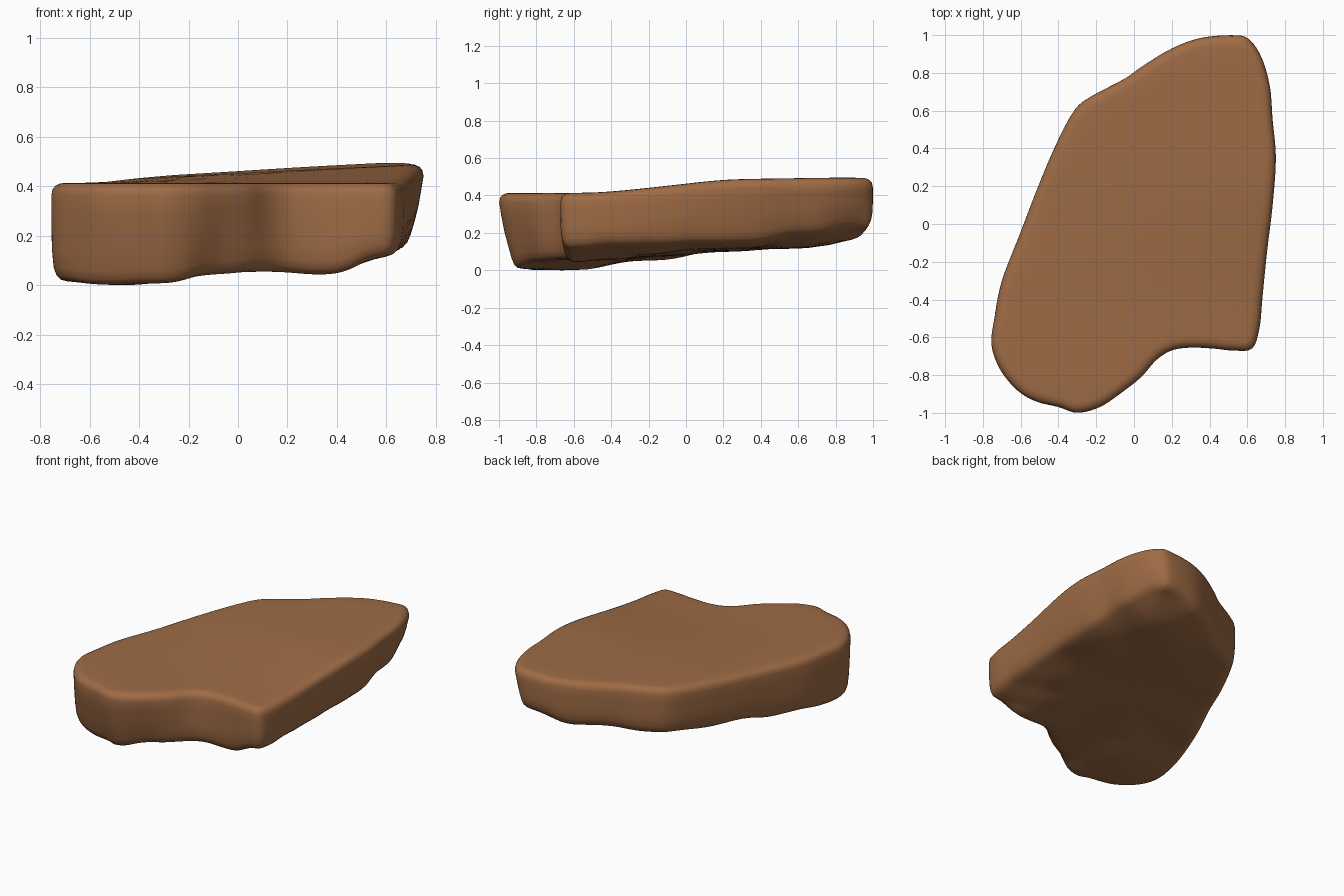
import bpy, bmesh
from mathutils import Vector
from mathutils.geometry import interpolate_bezier

if "Cube" in bpy.data.objects:
    bpy.data.objects.remove(bpy.data.objects["Cube"])

# Slab outline seen from above (clockwise)
OUTLINE = [(.52, 1), (.605, .982), (.675, .885), (.72, .73), (.735, .55), (.752, .35),
           (.735, .1), (.705, -.15), (.68, -.4), (.665, -.55), (.625, -.66), (.52, -.67),
           (.42, -.66), (.30, -.655), (.2, -.67), (.12, -.72), (.04, -.81), (-.06, -.89),
           (-.18, -.97), (-.30, -1), (-.4, -.97), (-.52, -.94), (-.62, -.88), (-.71, -.77),
           (-.755, -.64), (-.74, -.5), (-.70, -.3), (-.6, -.04), (-.5, .22), (-.4, .45),
           (-.31, .61), (-.22, .68), (-.05, .77), (.05, .84), (.2, .93), (.35, .985)]

# Underside heights at a few places (x, y, z)
UNDER = [(-.73, -.64, .025), (-.55, -.9, .008), (-.3, -.94, .012), (-.08, -.86, .055),
         (.1, -.7, .065), (.35, -.62, .045), (.62, -.63, .13), (.67, -.4, .15),
         (.68, -.2, .155), (.7, .05, .16), (.71, .3, .165), (.72, .6, .215),
         (.65, .9, .26), (.5, .97, .23), (.1, .85, .18), (-.25, .63, .14), (-.5, .2, .11),
         (-.65, -.15, .06), (.35, -.4, .06), (-.45, -.6, .005), (0, -.3, .08),
         (.3, .1, .12), (.2, .6, .12), (-.1, .3, .115), (.4, .7, .125), (-.3, -.2, .085),
         (.5, .3, .12), (.45, -.2, .09)]


def under(x, y):
    total = weight = 0
    for px, py, pz in UNDER:
        w = ((x - px) ** 2 + (y - py) ** 2 + .012) ** -1.7
        total += w * pz
        weight += w
    return total / weight


def ease(a, b, v):
    t = min(max((v - a) / (b - a), 0), 1)
    return t * t * (3 - 2 * t)


def top(x, y):
    return .424 + ease(-.6, .3, y) * (.033 + .05 * x) + .02 * max(y, 0)


# Smooth closed curve through the outline
pts = [Vector((x, y, 0)) for x, y in OUTLINE]
n = len(pts)
loop = []
for i in range(n):
    a, b, c, d = (pts[(i + k) % n] for k in (-1, 0, 1, 2))
    loop += interpolate_bezier(b, b + (c - a) / 6, c - (d - b) / 6, c, 6)[:-1]
m = len(loop)
normals = []
for i in range(m):
    t = (loop[(i + 4) % m] - loop[i - 4]).normalized()
    normals.append(Vector((-t.y, t.x, 0)))      # outward for a clockwise loop

# Rings from the top centre over the rim, down the wall and under:
# (scale to centre, inset, share of height, drop in z, share of wall lean)
RINGS = [(s, .055, 1, 0, 0) for s in (.15, .35, .55, .75, .9, 1)]
RINGS += [(1, .035, 1, -.003, 0), (1, .017, 1, -.012, 0), (1, .006, 1, -.026, 0),
          (1, .001, 1, -.05, 0), (1, 0, .7, 0, .2), (1, 0, .5, 0, .45),
          (1, 0, .32, 0, .75), (1, .006, 0, .05, 1), (1, .018, 0, .022, 1),
          (1, .035, 0, .006, 1), (1, .06, 0, 0, 1)]
RINGS += [(s, .06, 0, 0, 1) for s in (.93, .84, .72, .58, .42, .25, .1)]

bm = bmesh.new()
rings = []
for scale, inset, share, dz, lean in RINGS:
    ring = []
    for p, nor in zip(loop, normals):
        # the wall leans in below mostly at the front left and back right
        slope = (.003 + .045 * max(nor.x, 0) * ease(-.5, .4, p.y)
                 + .06 * max(-nor.y, 0) * ease(-.7, -.9, p.y))
        q = (p - nor * (inset + slope * lean)) * scale
        lo, hi = under(q.x, q.y), top(q.x, q.y)
        ring.append(bm.verts.new((q.x, q.y, lo + (hi - lo) * share + dz)))
    rings.append(ring)
for r0, r1 in zip(rings, rings[1:]):
    for i in range(m):
        j = (i + 1) % m
        bm.faces.new((r0[i], r0[j], r1[j], r1[i]))
bm.faces.new(rings[0])
bm.faces.new(rings[-1])

# Soften the lower edge, then rest the slab on the ground
soft = [v for r in rings[12:] for v in r]
for _ in range(2):
    bmesh.ops.smooth_vert(bm, verts=soft, factor=.3, use_axis_x=True,
                          use_axis_y=True, use_axis_z=True)
low = min(v.co.z for v in bm.verts)
for v in bm.verts:
    v.co.z -= low
bmesh.ops.recalc_face_normals(bm, faces=bm.faces)
for f in bm.faces:
    f.smooth = True

mesh = bpy.data.meshes.new("stone_slab")
bm.to_mesh(mesh)
bm.free()
slab = bpy.data.objects.new("stone_slab", mesh)
bpy.context.collection.objects.link(slab)

brown = bpy.data.materials.new("warm_brown_stone")
brown.diffuse_color = (.345, .148, .06, 1)
brown.use_nodes = True
brown.node_tree.nodes["Principled BSDF"].inputs["Base Color"].default_value = brown.diffuse_color
mesh.materials.append(brown)
